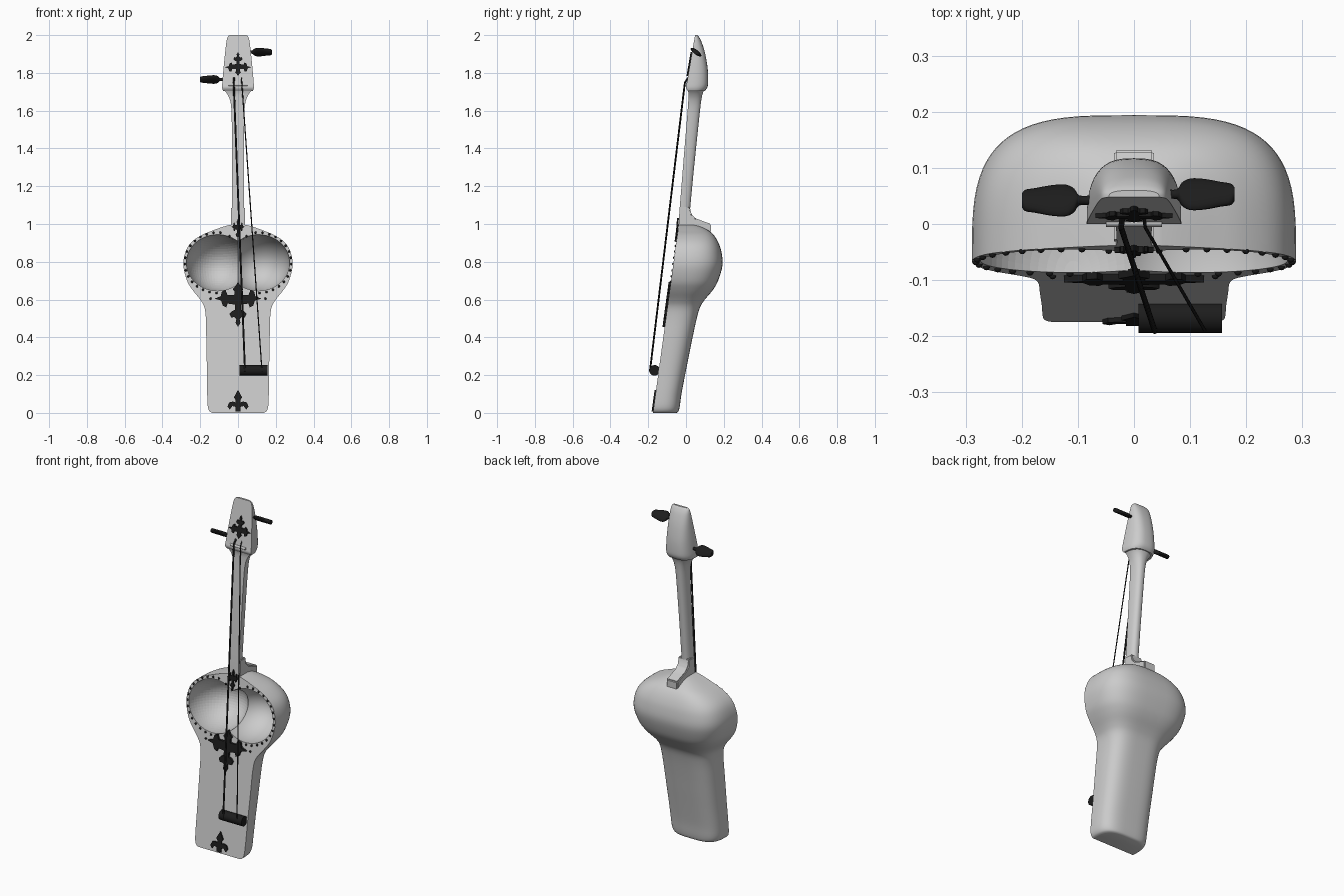
import bpy, bmesh
from math import cos, sin, pi, radians, copysign
from mathutils import Vector, Matrix

if "Cube" in bpy.data.objects:
    bpy.data.objects.remove(bpy.data.objects["Cube"])

dark = bpy.data.materials.new("dark")
dark.diffuse_color = (0.012, 0.012, 0.012, 1)
dark.use_nodes = True
dark.node_tree.nodes["Principled BSDF"].inputs["Base Color"].default_value = dark.diffuse_color


def body_y(z):          # front plane of the body
    return -0.175 + 0.137 * z


def head_y(z):          # front plane of the head
    return 0.003 + 0.173 * (z - 1.74)


def shade(ob, angle=38):
    bpy.ops.object.select_all(action='DESELECT')
    ob.select_set(True)
    bpy.context.view_layer.objects.active = ob
    bpy.ops.object.shade_smooth_by_angle(angle=radians(angle))


def finish(name, bm, mat=None, angle=38):
    bmesh.ops.recalc_face_normals(bm, faces=bm.faces)
    me = bpy.data.meshes.new(name)
    bm.to_mesh(me)
    bm.free()
    ob = bpy.data.objects.new(name, me)
    bpy.context.collection.objects.link(ob)
    if mat:
        me.materials.append(mat)
    shade(ob, angle)
    return ob


def spline(rows, sub):
    """Smooth curve through the given rows of numbers."""
    rows = [Vector(r) for r in rows]
    out = []
    for i in range(len(rows) - 1):
        p = [rows[min(max(i + k, 0), len(rows) - 1)] for k in (-1, 0, 1, 2)]
        for s in range(sub):
            t = s / sub
            out.append(0.5 * (2 * p[1] + (p[2] - p[0]) * t
                              + (2 * p[0] - 5 * p[1] + 4 * p[2] - p[3]) * t * t
                              + (3 * p[1] - p[0] - 3 * p[2] + p[3]) * t ** 3))
    return out + [rows[-1]]


def bridge(bm, rings):
    for a, b in zip(rings, rings[1:]):
        for i in range(len(a)):
            j = (i + 1) % len(a)
            bm.faces.new((a[i], a[j], b[j], b[i]))
    bm.faces.new(rings[0])
    bm.faces.new(rings[-1])


def loft(name, rows, power, n=40, sub=4):
    """Flat-fronted sections; each row is z, half width, back y, front y."""
    bm = bmesh.new()
    rings = []
    for z, w, yb, yf in spline(rows, sub):
        ring = []
        for i in range(n + 1):
            t = pi * i / n
            c = copysign(abs(cos(t)) ** (2 / power), cos(t))
            s = max(sin(t), 0) ** (2 / power) if 0 < i < n else 0
            ring.append(bm.verts.new((w * c, yf + (yb - yf) * s, z)))
        rings.append(ring)
    bridge(bm, rings)
    return finish(name, bm)


def ornament(name, half, cz, sx, sz, plane, thick=0.008):
    """Mirrored flat outline, laid on a front plane and thickened."""
    pts = half + [(-x, z) for x, z in reversed(half) if x > 0]
    pts = [(x * sx, cz + z * sz) for x, z in pts]
    bm = bmesh.new()
    f = bm.faces.new([bm.verts.new((x, plane(z) + 0.002, z)) for x, z in pts])
    ext = bmesh.ops.extrude_face_region(bm, geom=[f])
    for v in ext['geom']:
        if isinstance(v, bmesh.types.BMVert):
            v.co.y -= thick + 0.002
    finish(name, bm, dark)


def rod(name, a, b, r, mat=dark, seg=12):
    a, b = Vector(a), Vector(b)
    d = b - a
    m = Matrix.Translation((a + b) / 2) @ d.to_track_quat('Z', 'Y').to_matrix().to_4x4()
    bm = bmesh.new()
    bmesh.ops.create_cone(bm, cap_ends=True, segments=seg, radius1=r, radius2=r,
                          depth=d.length, matrix=m)
    return finish(name, bm, mat)


# body: lower block flowing into the round bowl
body_rows = [(0.0, .135, -.05), (.008, .15, -.04), (.035, .16, -.033), (.1, .163, -.024),
             (.2, .164, -.005), (.3, .166, .015), (.4, .168, .035), (.5, .17, .057),
             (.56, .178, .075), (.6, .2, .1), (.65, .24, .142), (.7, .27, .17),
             (.78, .289, .193), (.85, .279, .188), (.9, .25, .172), (.94, .195, .148),
             (.965, .135, .12), (.985, .08, .08), (.995, .045, .05)]
body = loft("body", [(*r, body_y(r[0])) for r in body_rows], 3.4)

# two overlapping scoops carved from the bowl
for s in (-1, 1):
    bpy.ops.mesh.primitive_uv_sphere_add(segments=64, ring_count=32,
                                         location=(s * .108, body_y(.795), .795))
    cutter = bpy.context.object
    cutter.name = "scoop_cutter"
    cutter.scale = (.165, .215, .15)
    cutter.rotation_euler.x = -radians(7.8)
    cutter.hide_render = True
    bpy.context.view_layer.objects.active = body
    mod = body.modifiers.new("scoop", 'BOOLEAN')
    mod.operation, mod.solver, mod.object = 'DIFFERENCE', 'EXACT', cutter
    bpy.ops.object.modifier_apply(modifier=mod.name)
    bpy.data.objects.remove(cutter)
shade(body)

# neck flaring up to the head
loft("neck", [(.95, .036, .02, -.04), (1.05, .031, .02, -.036), (1.2, .031, .033, -.024),
              (1.4, .032, .053, -.008), (1.58, .034, .072, .007), (1.65, .041, .08, .012),
              (1.69, .058, .088, .013), (1.715, .08, .1, .008)], 2.4, n=24)

# heel curling over the bowl top
heel = [(-.04, .92), (.13, .92), (.132, 1.0), (.085, 1.017), (.05, 1.03),
        (.03, 1.05), (.02, 1.09), (-.032, 1.09)]
bm = bmesh.new()
bridge(bm, [[bm.verts.new((x, y, z)) for y, z in heel] for x in (-.036, .036)])
bmesh.ops.recalc_face_normals(bm, faces=bm.faces)
bmesh.ops.bevel(bm, geom=bm.edges[:], offset=.005, segments=2, affect='EDGES')
finish("heel", bm)

# head
head_rows = [(1.705, .079, .1), (1.722, .084, .112), (1.75, .083, .117), (1.82, .077, .115),
             (1.9, .069, .102), (1.96, .062, .084), (1.988, .056, .07), (2.0, .045, .06)]
loft("head", [(*r, head_y(r[0]) + (.012 if i == 0 else 0))
              for i, r in enumerate(head_rows)], 2.8, n=24)

# nut and tail bar
rod("nut", (-.05, .002, 1.738), (.05, .002, 1.738), .007, None)
rod("tail_bar", (.008, -.166, .225), (.157, -.166, .225), .028, dark, 24)

# strings, running over the nut into the head
for i, (xt, xb, r) in enumerate([(-.023, .037, .005), (.02, .127, .003)]):
    rod(f"string_{i}", (xt, -.006, 1.748), (xb, -.191, .22), r)
    rod(f"string_end_{i}", (xt, -.006, 1.748), (xt * .9, .012, 1.775), r)

# tuning pegs: flattened blades on thin shafts
profile = [(0, .009), (.022, .009), (.03, .024), (.045, .034), (.07, .033),
           (.1, .026), (.118, .022), (.124, .012)]
for name, s, x0, y, z in [("left_peg", -1, .076, .042, 1.765), ("right_peg", 1, .055, .053, 1.91)]:
    bm = bmesh.new()
    rings = []
    for d, r in spline(profile, 3):
        thin = min(r, .012)
        ring = []
        for k in range(20):
            u, v = r * cos(2 * pi * k / 20), thin * sin(2 * pi * k / 20)
            ring.append(bm.verts.new((s * (x0 + d), y + .8 * u + .6 * v, z - .6 * u + .8 * v)))
        rings.append(ring)
    bridge(bm, rings)
    finish(name, bm, dark)

# floral ornaments
cross = [(0, -.15), (.013, -.128), (.009, -.108), (.02, -.098), (.036, -.1), (.045, -.08),
         (.032, -.066), (.016, -.06), (.016, -.032), (.055, -.026), (.062, -.046),
         (.08, -.038), (.09, -.01), (.125, 0), (.092, .012), (.085, .038), (.066, .046),
         (.056, .02), (.02, .02), (.018, .038), (.028, .05), (.012, .068), (0, .088)]
foot = [(.014, .008), (.014, .032), (.03, .036), (.044, .018), (.056, .034), (.046, .055),
        (.028, .06), (.014, .056), (.013, .07), (.022, .082), (.012, .1), (0, .122)]
ornament("body_cross", cross, .605, 1, 1, body_y, .012)
ornament("head_cross", cross, 1.83, .55, -.53, head_y)
ornament("heel_cross", cross, .985, .28, .52,
         lambda z: min(body_y(z), -.036 + .08 * (z - 1.05)) - .002)
ornament("foot_flower", foot, 0, 1, 1, body_y)

# studs round the rim
bm = bmesh.new()
spots = [(.108 + .174 * cos(a), .795 + .16 * sin(a))
         for a in (radians(-88 + 12.2 * k) for k in range(16))]
spots += [(.145, .605), (.045, .935)]
for x, z in spots:
    for s in (-1, 1):
        bmesh.ops.create_uvsphere(bm, u_segments=10, v_segments=6, radius=.0065,
                                  matrix=Matrix.Translation((s * x, body_y(z), z)))
finish("rim_studs", bm, dark)
